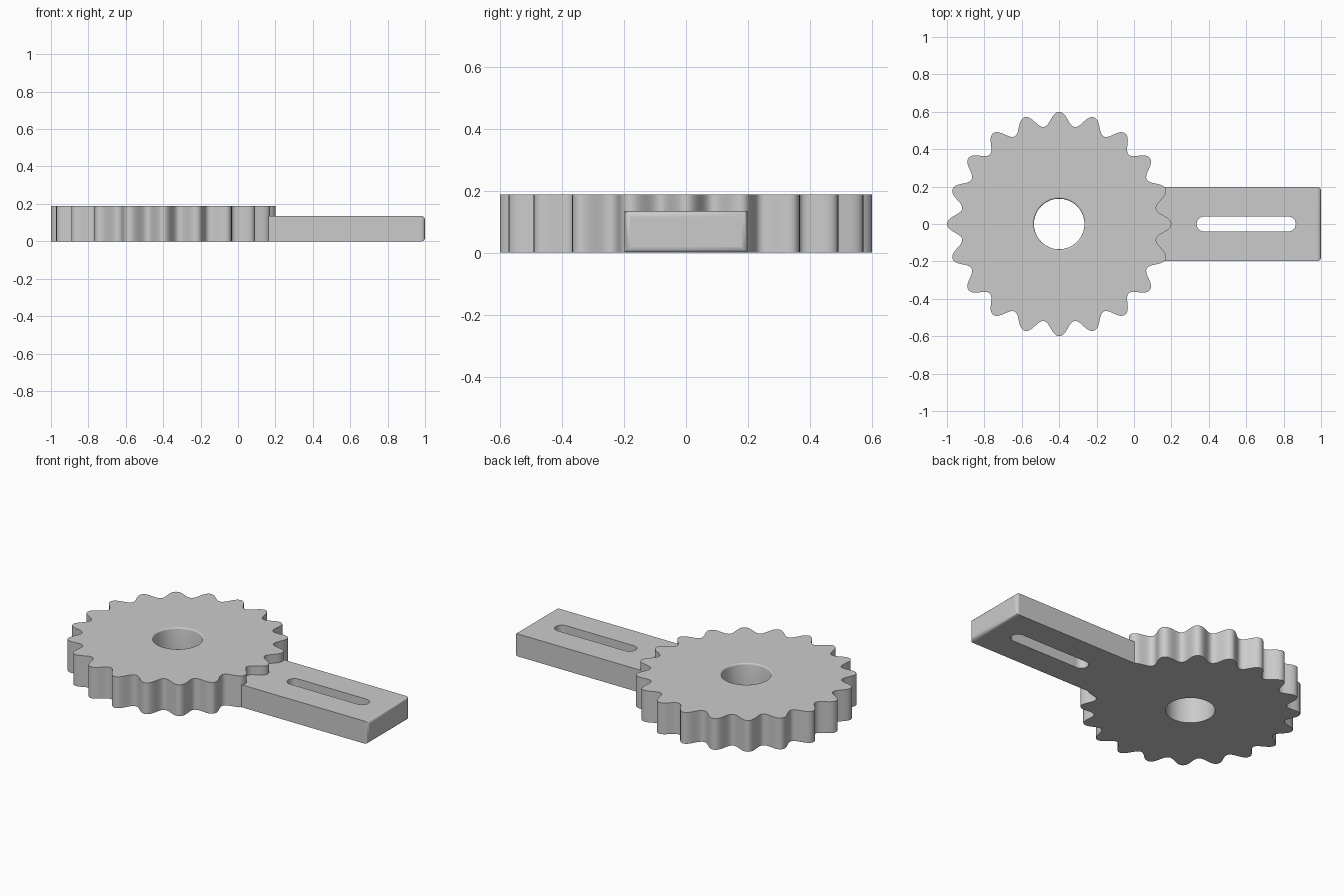
import bpy, bmesh
from math import cos, sin, tau, pi, tanh, radians

cube = bpy.data.objects.get("Cube")
if cube:
    bpy.data.objects.remove(cube, do_unlink=True)

GREY = (0.6, 0.6, 0.6, 1)
metal = bpy.data.materials.new("light_grey")
metal.use_nodes = True
metal.diffuse_color = GREY
metal.node_tree.nodes["Principled BSDF"].inputs["Base Color"].default_value = GREY


def arc(cx, cy, r, start, sweep, n):
    """Points along a circular arc, both ends included."""
    return [(cx + r * cos(start + sweep * i / n), cy + r * sin(start + sweep * i / n))
            for i in range(n + 1)]


def plate(name, outer, hole, height, bevel_rule, bevel):
    """Flat plate with one through hole and rounded edges chosen by a rule."""
    bm = bmesh.new()
    edges = []
    for loop in (outer, hole):
        vs = [bm.verts.new((x, y, 0)) for x, y in loop]
        edges += [bm.edges.new((a, b)) for a, b in zip(vs, vs[1:] + vs[:1])]
    bmesh.ops.triangle_fill(bm, edges=edges, use_beauty=True)
    ext = bmesh.ops.extrude_face_region(bm, geom=bm.faces[:], use_keep_orig=True)
    top = [g for g in ext["geom"] if isinstance(g, bmesh.types.BMVert)]
    bmesh.ops.translate(bm, verts=top, vec=(0, 0, height))
    bmesh.ops.recalc_face_normals(bm, faces=bm.faces[:])
    sharp = [e for e in bm.edges if len(e.link_faces) == 2
             and e.calc_face_angle() > 1 and all(bevel_rule(v.co) for v in e.verts)]
    bmesh.ops.bevel(bm, geom=sharp, offset=bevel, segments=3, profile=0.5, affect='EDGES')
    mesh = bpy.data.meshes.new(name)
    bm.to_mesh(mesh)
    bm.free()
    mesh.materials.append(metal)
    obj = bpy.data.objects.new(name, mesh)
    bpy.context.collection.objects.link(obj)
    bpy.ops.object.select_all(action='DESELECT')
    obj.select_set(True)
    bpy.context.view_layer.objects.active = obj
    bpy.ops.object.shade_smooth_by_angle(angle=radians(40))
    # Keep the broad faces flat
    for p in mesh.polygons:
        if abs(p.normal.z) > 0.999 or p.area > 0.02:
            p.use_smooth = False
    return obj


# Gear wheel: rounded teeth around a bored disc
TEETH, STEPS, CX = 20, 16, -0.4
MID, AMP, BORE, GEAR_H = 0.5625, 0.0375, 0.135, 0.188
teeth = []
for i in range(TEETH * STEPS):
    a = tau * i / (TEETH * STEPS)
    r = MID + AMP * tanh(0.6 * cos(TEETH * a)) / tanh(0.6)
    teeth.append((CX + r * cos(a), r * sin(a)))
bore = arc(CX, 0, BORE, 0, tau, 64)[:-1]
plate("gear_wheel", teeth, bore, GEAR_H,
      lambda c: c.z > 0.1 and (c.x - CX) ** 2 + c.y ** 2 < 0.04, 0.008)

# Arm: bar with a long slot and a rounded far end
W, SLOT_R = 0.198, 0.04
bar = [(0.06, -W), (1, -W), (1, W), (0.06, W)]
slot = arc(0.825, 0, SLOT_R, -pi / 2, pi, 12) + arc(0.375, 0, SLOT_R, pi / 2, pi, 12)
plate("slotted_arm", bar, slot, 0.135, lambda c: c.x > 0.99, 0.018)
